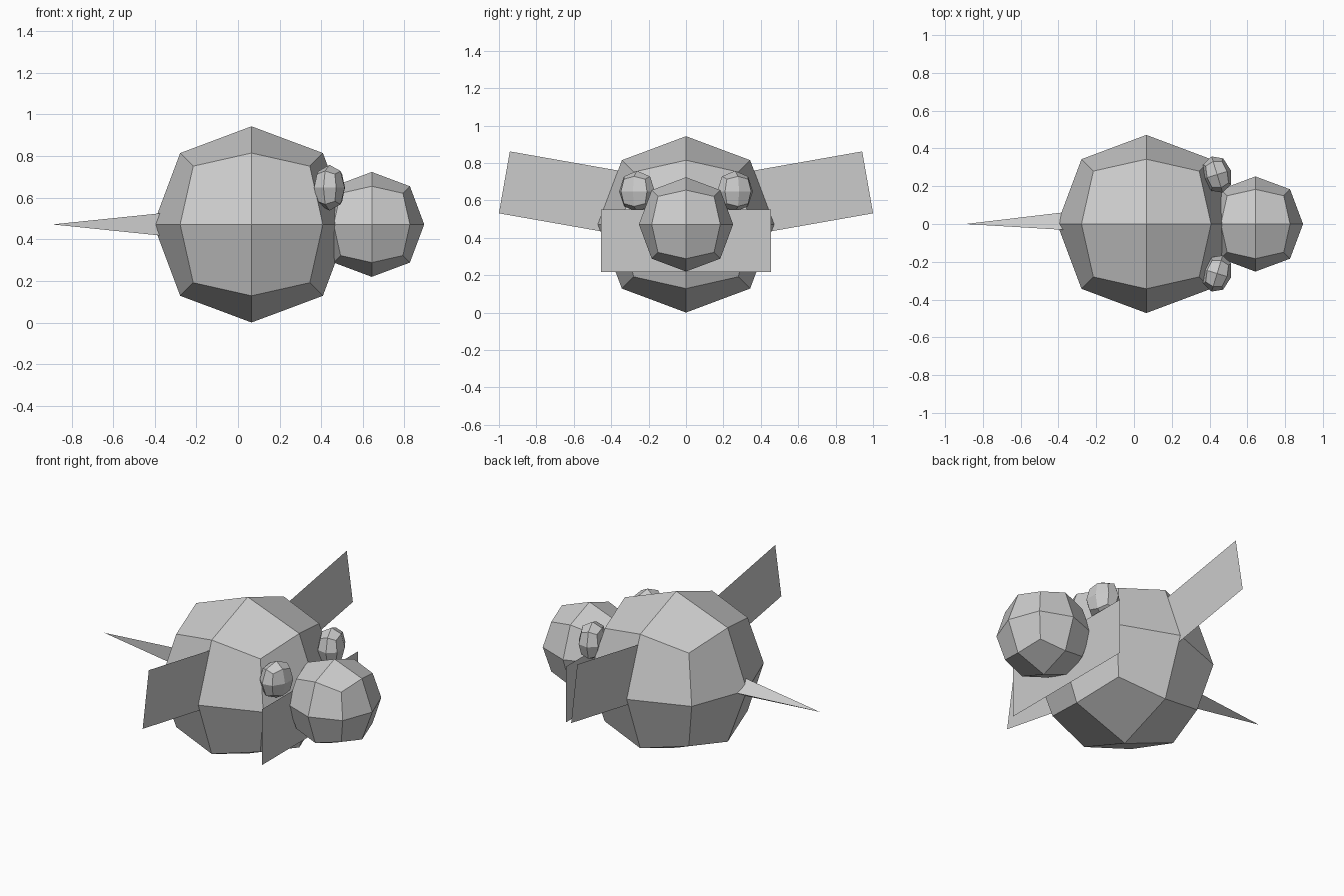
import bpy, bmesh, math
from mathutils import Matrix, Vector

if "Cube" in bpy.data.objects:
    bpy.data.objects.remove(bpy.data.objects["Cube"])

grey = bpy.data.materials.new("plain_grey")
grey.diffuse_color = (0.6, 0.6, 0.6, 1)
grey.use_nodes = True
grey.node_tree.nodes["Principled BSDF"].inputs["Base Color"].default_value = grey.diffuse_color


def add_object(name, bm, matrix):
    mesh = bpy.data.meshes.new(name)
    bm.to_mesh(mesh)
    bm.free()
    mesh.materials.append(grey)
    ob = bpy.data.objects.new(name, mesh)
    bpy.context.collection.objects.link(ob)
    ob.matrix_world = matrix
    return ob


def blob(name, loc, radii, turn=0):
    """Rounded cube of 24 flat faces."""
    bm = bmesh.new()
    bmesh.ops.create_cube(bm, size=2)
    bmesh.ops.subdivide_edges(bm, edges=bm.edges[:], cuts=1, use_grid_fill=True)
    for v in bm.verts:
        on_axis = sum(abs(c) > 0.1 for c in v.co) == 1
        v.co = v.co.normalized() * (1.0 if on_axis else 1.029)
    add_object(name, bm, Matrix.LocRotScale(
        Vector(loc), Matrix.Rotation(turn, 3, 'Z'), Vector(radii)))


def plate(name, loc, roll=0):
    """Thin sheet in the YZ plane, 0.91 wide and 0.335 high."""
    bm = bmesh.new()
    w, h = 0.455, 0.168
    bm.faces.new([bm.verts.new((0, y, z))
                  for y, z in ((-w, -h), (w, -h), (w, h), (-w, h))])
    add_object(name, bm, Matrix.Translation(loc) @ Matrix.Rotation(roll, 4, 'X'))


CZ = 0.4715
# body and head
blob("body", (0.065, 0, CZ), (0.4715,) * 3)
blob("head", (0.643, 0, CZ), (0.252,) * 3)

# eyes and side fins, mirrored
for side, label in ((1, "left"), (-1, "right")):
    blob(label + "_eye", (0.44, side * 0.262, 0.648), (0.076, 0.1, 0.11),
         side * math.radians(17))
    plate(label + "_fin", (0.065, side * 0.523, 0.617), side * math.radians(10))

# chest plate
plate("chest_plate", (0.48, 0, 0.384))

# three-sided tail spike, one ridge towards +y
bm = bmesh.new()
bmesh.ops.create_cone(bm, cap_ends=True, segments=3, radius1=0.07, radius2=0, depth=0.59)
bmesh.ops.remove_doubles(bm, verts=bm.verts[:], dist=1e-5)
ridge = max((v for v in bm.verts if v.co.z < 0), key=lambda v: v.co.y).co
spin = math.pi / 2 - math.atan2(ridge.y, ridge.x)
bmesh.ops.rotate(bm, verts=bm.verts[:], matrix=Matrix.Rotation(spin, 3, 'Z'))
bmesh.ops.rotate(bm, verts=bm.verts[:], matrix=Matrix.Rotation(-math.pi / 2, 3, 'Y'))
add_object("tail", bm, Matrix.Translation((-0.892 + 0.295, 0, CZ)))
